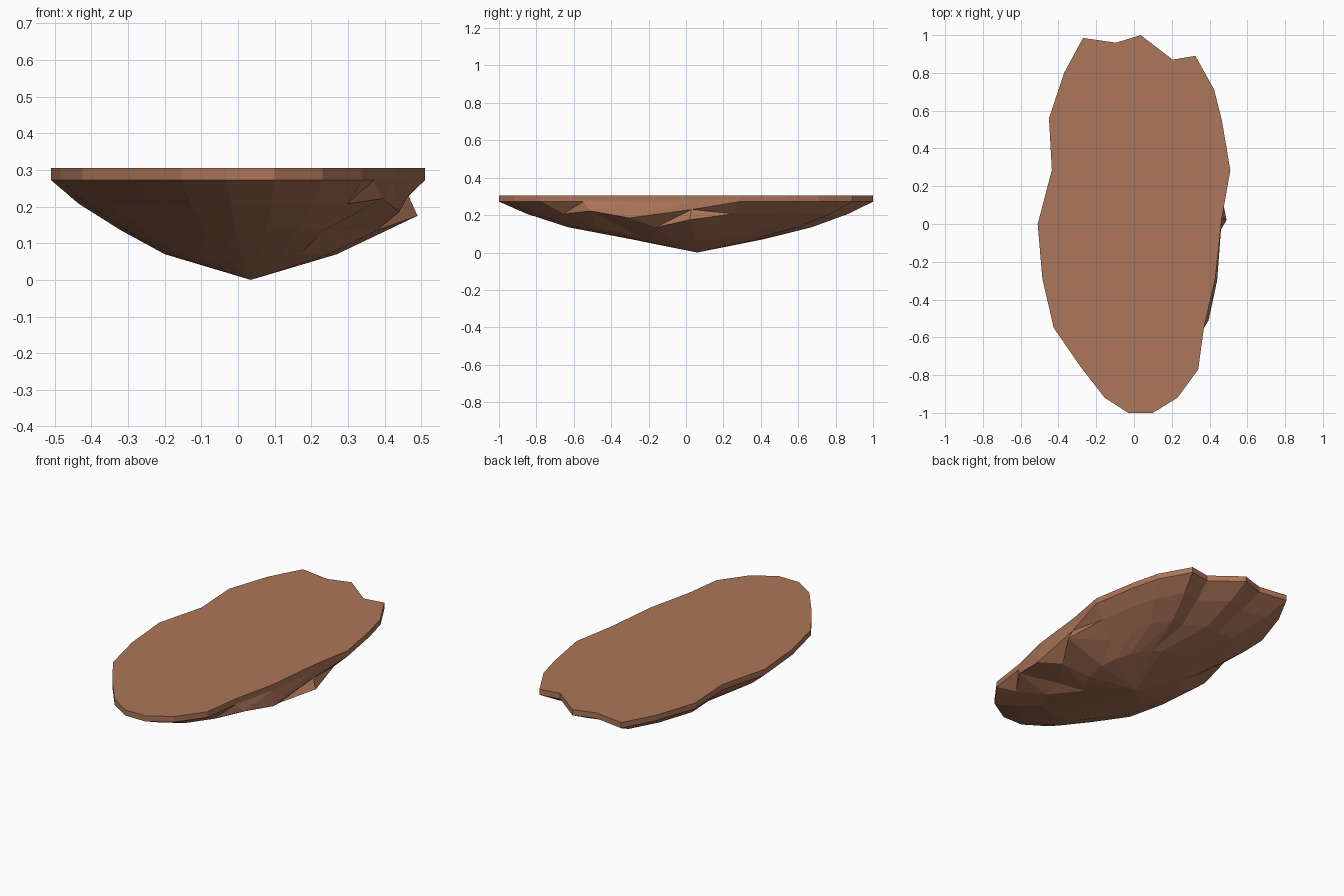
import bpy, bmesh, math
from mathutils import Vector

if "Cube" in bpy.data.objects:
    bpy.data.objects.remove(bpy.data.objects["Cube"])

clay = bpy.data.materials.new("brown_rock")
clay.diffuse_color = (0.42, 0.18, 0.10, 1)
clay.use_nodes = True
clay.node_tree.nodes["Principled BSDF"].inputs["Base Color"].default_value = clay.diffuse_color

# outline of the flat top, clockwise from the back tip
RIM = [(.035, 1), (.205, .87), (.325, .89), (.425, .71), (.465, .55), (.51, .285),
       (.465, .03), (.43, -.29), (.37, -.55), (.34, -.77), (.23, -.92), (.10, -1),
       (-.03, -1), (-.155, -.92), (-.28, -.76), (-.425, -.55), (-.485, -.29), (-.51, 0),
       (-.435, .285), (-.45, .56), (-.37, .80), (-.27, .985), (-.095, .96)]
TIP = Vector((.035, .06, .003))
N = len(RIM)


def scaled(s, z):
    """Copy of the outline drawn in toward the lowest point."""
    return [Vector((TIP.x + (x - TIP.x) * s, TIP.y + (y - TIP.y) * s, z)) for x, y in RIM]


upper = [Vector((x, y, .305)) for x, y in RIM]
lower = [Vector((x, y, .272)) for x, y in RIM]
flank = scaled(.86, .207)
belly = scaled(.65, .135)
# small rounder ring near the tip
core = []
for x, y in RIM:
    a = math.atan2((y - TIP.y) / 1.9, x - TIP.x)
    core.append(Vector((TIP.x + .235 * math.cos(a), TIP.y + .35 * math.sin(a), .07)))

# jutting ledges on the right side
flank[6] = Vector((.465, .03, .23))
flank[7] = Vector((.44, -.30, .185))
flank[8] = Vector((.395, -.51, .222))
belly[6] = Vector((.49, .02, .175))
belly[7] = Vector((.38, -.16, .135))

bm = bmesh.new()
rings = [[bm.verts.new(p) for p in r] for r in (upper, lower, flank, belly, core)]
bm.faces.new(rings[0])
for k, (a, b) in enumerate(zip(rings, rings[1:])):
    for i in range(N):
        j = (i + 1) % N
        if k == 0:
            bm.faces.new((a[i], a[j], b[j], b[i]))
        else:
            bm.faces.new((a[i], a[j], b[j]))
            bm.faces.new((a[i], b[j], b[i]))
tip = bm.verts.new(TIP - Vector((0, 0, .003)))
for i in range(N):
    bm.faces.new((rings[-1][i], rings[-1][(i + 1) % N], tip))
bmesh.ops.recalc_face_normals(bm, faces=bm.faces)

mesh = bpy.data.meshes.new("floating_rock_platform")
bm.to_mesh(mesh)
bm.free()
mesh.materials.append(clay)
bpy.context.collection.objects.link(bpy.data.objects.new("floating_rock_platform", mesh))
